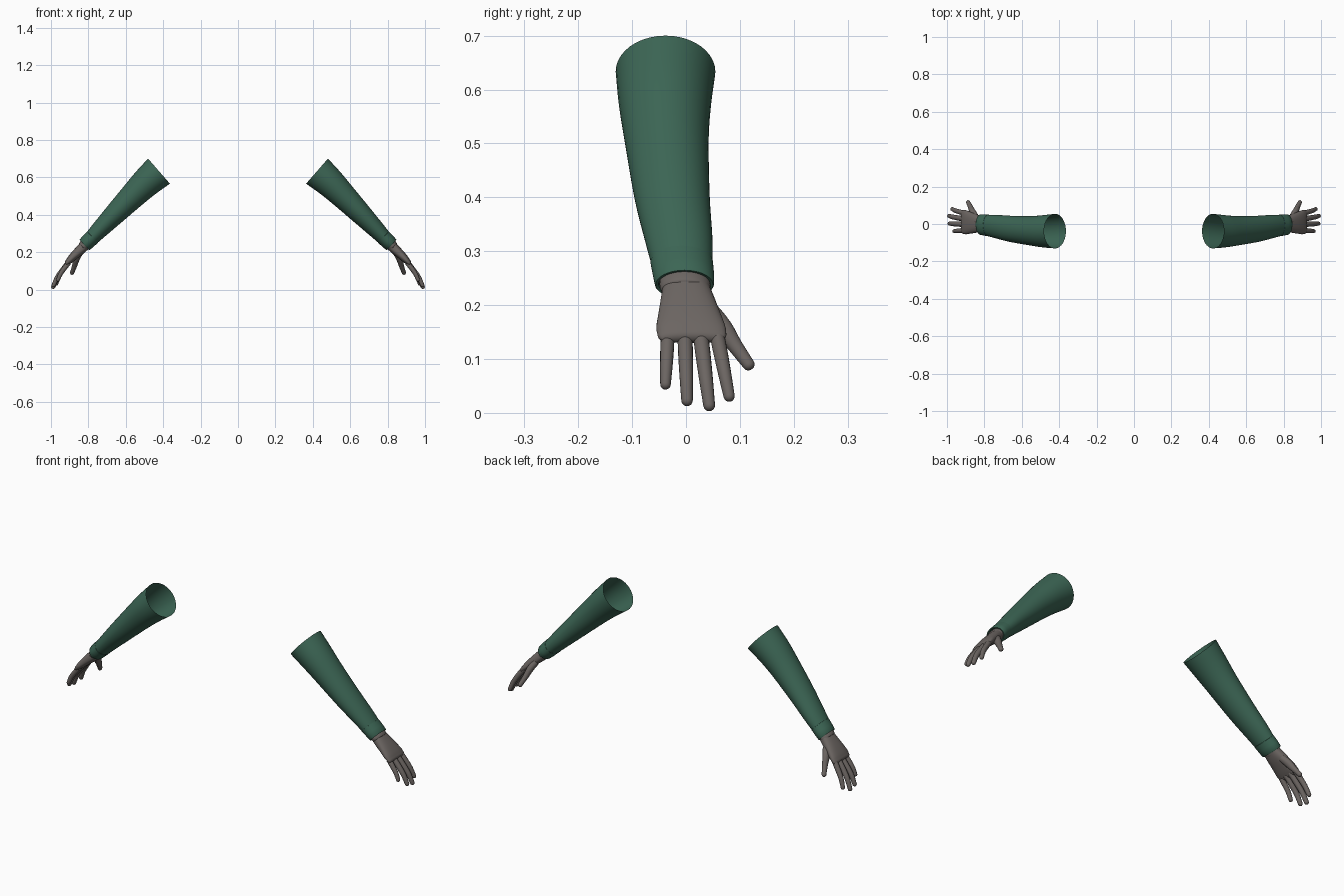
import bpy, math
from mathutils import Vector

if "Cube" in bpy.data.objects:
    bpy.data.objects.remove(bpy.data.objects["Cube"])


def material(name, rgb):
    m = bpy.data.materials.new(name)
    m.diffuse_color = (*rgb, 1)
    m.use_nodes = True
    m.node_tree.nodes["Principled BSDF"].inputs["Base Color"].default_value = m.diffuse_color
    return m


GREEN = material("green cloth", (0.045, 0.132, 0.090))
GREY = material("warm grey", (0.148, 0.130, 0.121))
Y = Vector((0, 1, 0))


def catmull(a, b, c, d, t):
    return [0.5 * (2 * q + (r - p) * t + (2 * p - 5 * q + 4 * r - s) * t * t
                   + (3 * q - p - 3 * r + s) * t ** 3) for p, q, r, s in zip(a, b, c, d)]


def refine(keys, n):
    """Smooth a list of rings (x, y, z, half width, half thickness)."""
    if n < 2:
        return [list(k) for k in keys]
    ext = [[2 * a - b for a, b in zip(keys[0], keys[1])]] + list(keys)
    ext.append([2 * a - b for a, b in zip(keys[-1], keys[-2])])
    out = []
    for i in range(len(keys) - 1):
        out += [catmull(*ext[i:i + 4], j / n) for j in range(n)]
    return out + [list(keys[-1])]


def loft(name, keys, mat, sides=24, sub=4, square=1.0, cap=False, level=True, axis=None):
    """Skin elliptical rings along a path, with an optional round tip, mirrored in x."""
    rings = refine(keys, sub)
    centres = [Vector(r[:3]) for r in rings]
    frames = []
    for i, r in enumerate(rings):
        t = axis or centres[min(i + 1, len(rings) - 1)] - centres[max(i - 1, 0)]
        t = Vector((t.x, 0 if level else t.y, t.z)).normalized()
        frames.append((centres[i], t, r[3], r[4]))
    if cap:
        c, t, w, h = frames[-1]
        for k in range(1, 5):
            a = k * math.pi / 2 / 4.25
            frames.append((c + t * h * math.sin(a), t, w - h * (1 - math.cos(a)), h * math.cos(a)))
    verts, faces = [], []
    for c, t, w, h in frames:
        u = (Y - t * Y.dot(t)).normalized()
        n = t.cross(u)
        for k in range(sides):
            a = 2 * math.pi * k / sides
            ca, sa = math.cos(a), math.sin(a)
            verts.append(c + u * w * math.copysign(abs(ca) ** square, ca)
                         + n * h * math.copysign(abs(sa) ** square, sa))
    for i in range(len(frames) - 1):
        for k in range(sides):
            a, b = i * sides + k, i * sides + (k + 1) % sides
            faces.append((a, b, b + sides, a + sides))
    if cap:
        faces.append(tuple(range(len(verts) - sides, len(verts))))
    mesh = bpy.data.meshes.new(name)
    mesh.from_pydata(verts, [], faces)
    mesh.materials.append(mat)
    ob = bpy.data.objects.new(name, mesh)
    bpy.context.collection.objects.link(ob)
    bpy.ops.object.select_all(action='DESELECT')
    ob.select_set(True)
    bpy.context.view_layer.objects.active = ob
    bpy.ops.object.shade_smooth_by_angle(angle=math.radians(50))
    mod = ob.modifiers.new("both_sides", 'MIRROR')
    mod.use_mirror_merge = False
    return ob


# Open sleeve
loft("sleeve", [(.4225, -.038, .633, .0925, .089), (.487, -.039, .576, .086, .080),
                (.557, -.036, .507, .078, .070), (.660, -.026, .402, .070, .057),
                (.735, -.014, .325, .063, .047), (.785, -.007, .273, .056, .040)],
     GREEN, sides=40)

# Cuff band with a turned-in lip
loft("cuff", [(.776, -.008, .282, .054, .038), (.778, -.008, .280, .058, .042),
              (.800, -.005, .259, .057, .041), (.819, -.003, .240, .055, .039),
              (.821, -.003, .238, .053, .037), (.820, -.003, .239, .048, .032),
              (.800, -.005, .259, .047, .031)],
     GREEN, sides=40, sub=1, axis=Vector((.72, 0, -.69)))

# Wrist band tucked into the cuff
loft("wrist", [(.795, -.004, .262, .044, .028), (.815, -.002, .242, .047, .030),
               (.828, -.001, .229, .046, .029), (.832, 0, .225, .041, .025)],
     GREY, sides=32, cap=True)

# Palm
loft("palm", [(.820, .000, .234, .043, .027), (.845, .003, .210, .050, .026),
              (.872, .006, .185, .057, .023), (.897, .009, .160, .064, .019),
              (.911, .011, .145, .064, .015)],
     GREY, sides=32, square=.8, cap=True)

# Fingers: base y, base z, tip y, tip x, tip z, radius
FINGERS = {"little_finger": (-.034, .142, -.038, .962, .053, .0115),
           "ring_finger": (-.002, .144, .002, .986, .023, .0125),
           "middle_finger": (.027, .146, .043, .988, .014, .0128),
           "index_finger": (.057, .148, .080, .972, .031, .0122)}
for name, (by, bz, ty, tx, tz, r) in FINGERS.items():
    bx = .905
    path = []
    for f, g, k in ((0, 0, 1.1), (.34, .27, 1.1), (.75, .64, 1.0), (1, 1, .85)):
        path.append((bx + (tx - bx) * f, by + (ty - by) * g, bz + (tz - bz) * g, r * k, r * k))
    loft(name, path, GREY, sides=16, cap=True, level=False)

# Thumb
loft("thumb", [(.848, .040, .193, .018, .017), (.864, .066, .160, .019, .016),
               (.874, .090, .126, .0145, .0135), (.887, .116, .090, .0115, .011)],
     GREY, sides=16, cap=True, level=False)
